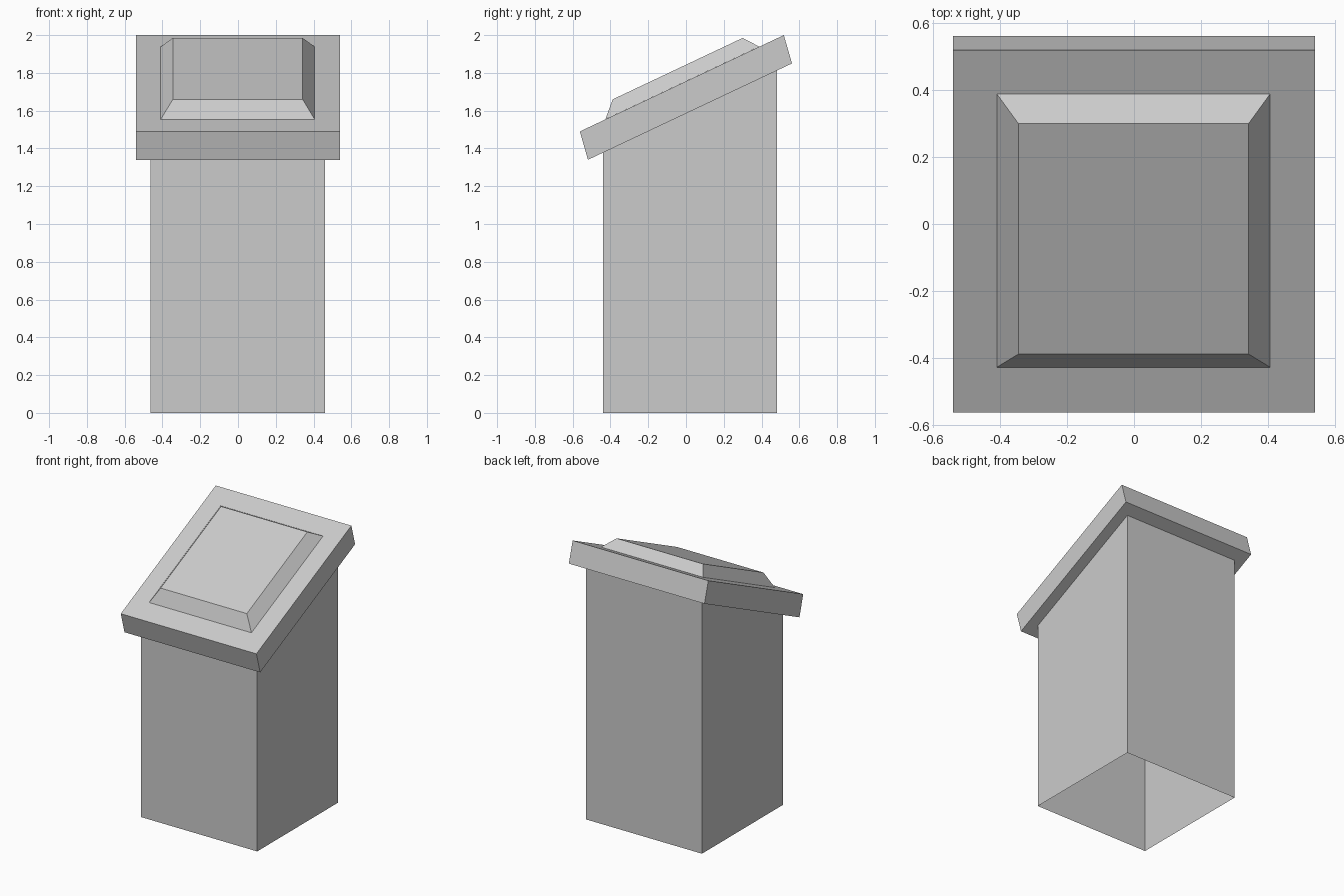
import bpy
import bmesh

cube = bpy.data.objects.get("Cube")
if cube:
    bpy.data.objects.remove(cube, do_unlink=True)

grey = bpy.data.materials.new("light_grey")
grey.use_nodes = True
colour = (0.6, 0.6, 0.6, 1)
grey.diffuse_color = colour
grey.node_tree.nodes["Principled BSDF"].inputs["Base Color"].default_value = colour


def block(name, lower, upper, bottom=True, top=True):
    """Join two rectangles, each given as (left x, right x, front (y, z), back (y, z))."""
    bm = bmesh.new()
    rings = []
    for x0, x1, front, back in (lower, upper):
        corners = ((x0, *front), (x1, *front), (x1, *back), (x0, *back))
        rings.append([bm.verts.new(c) for c in corners])
    low, high = rings
    for i in range(4):
        j = (i + 1) % 4
        bm.faces.new((low[i], low[j], high[j], high[i]))
    if bottom:
        bm.faces.new(low[::-1])
    if top:
        bm.faces.new(high)
    mesh = bpy.data.meshes.new(name)
    bm.to_mesh(mesh)
    bm.free()
    mesh.materials.append(grey)
    obj = bpy.data.objects.new(name, mesh)
    bpy.context.collection.objects.link(obj)
    return obj


# Hollow column, open underneath, cut off along the slope of the slab
block("column",
      (-0.464, 0.461, (-0.44, 0), (0.481, 0)),
      (-0.464, 0.461, (-0.44, 1.378), (0.481, 1.813)),
      bottom=False, top=False)

# Sloping slab
block("sloping_slab",
      (-0.54, 0.54, (-0.519, 1.34), (0.561, 1.85)),
      (-0.54, 0.54, (-0.562, 1.49), (0.518, 2.0)))

# Raised panel with bevelled sides, resting on the slab
block("raised_panel",
      (-0.409, 0.406, (-0.427, 1.554), (0.388, 1.939)),
      (-0.345, 0.342, (-0.388, 1.66), (0.3, 1.985)),
      bottom=False)
